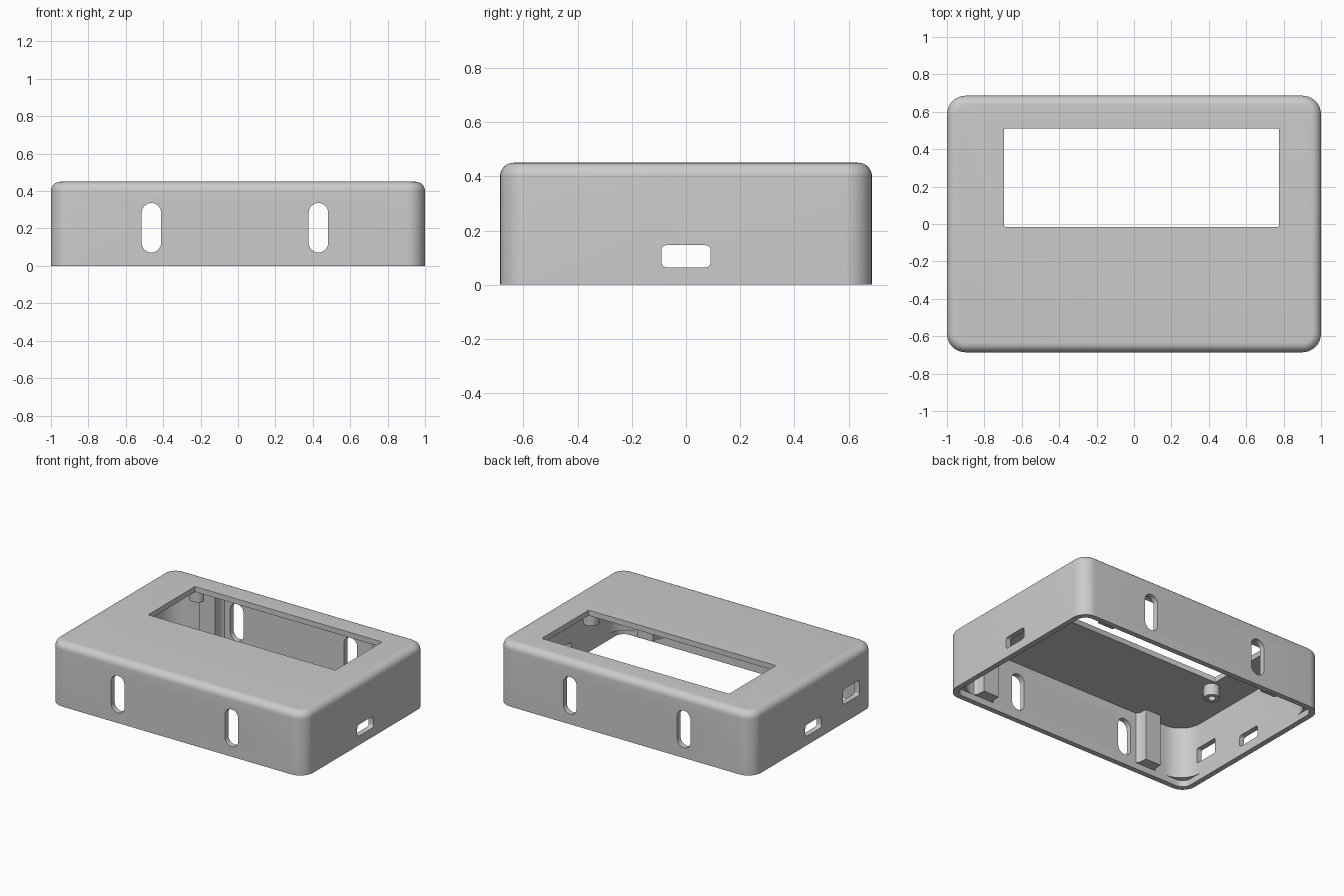
import bpy, bmesh, math
from mathutils import Matrix, Vector

if "Cube" in bpy.data.objects:
    bpy.data.objects.remove(bpy.data.objects["Cube"], do_unlink=True)

grey = bpy.data.materials.new("light grey plastic")
grey.use_nodes = True
grey.diffuse_color = (0.6, 0.6, 0.6, 1)
grey.node_tree.nodes["Principled BSDF"].inputs["Base Color"].default_value = (0.6, 0.6, 0.6, 1)

HX, HY, TOP, WALL, LIP = 1.0, 0.686, 0.45, 0.038, 0.045
AXES = {"z": Matrix.Identity(4),
        "y": Matrix.Rotation(math.pi / 2, 4, "X"),                 # profile x, z
        "x": Matrix(((0, 0, 1, 0), (1, 0, 0, 0), (0, 1, 0, 0), (0, 0, 0, 1)))}  # profile y, z


def rounded(w, h, r, steps=8):
    """Outline of a rounded rectangle with half sizes w, h."""
    pts = []
    for i, (sx, sy) in enumerate(((1, 1), (-1, 1), (-1, -1), (1, -1))):
        for k in range(steps + 1):
            a = math.pi / 2 * (i + k / steps)
            pts.append((sx * (w - r) + r * math.cos(a), sy * (h - r) + r * math.sin(a)))
    return pts


def prism(name, outline, depth, loc, axis="z", top_round=0):
    """Extrude an outline by depth along an axis, starting at loc."""
    bm = bmesh.new()
    base = bm.faces.new([bm.verts.new((x, y, 0)) for x, y in outline])
    ext = bmesh.ops.extrude_face_region(bm, geom=[base])["geom"]
    bmesh.ops.translate(bm, vec=(0, 0, depth), verts=[v for v in ext if isinstance(v, bmesh.types.BMVert)])
    bmesh.ops.remove_doubles(bm, verts=bm.verts, dist=1e-5)
    if top_round:
        rim = [e for e in bm.edges if all(v.co.z > depth - 1e-4 for v in e.verts)]
        bmesh.ops.bevel(bm, geom=rim, offset=top_round, segments=8, profile=0.5, affect="EDGES")
    bmesh.ops.transform(bm, matrix=Matrix.Translation(Vector(loc)) @ AXES[axis], verts=bm.verts)
    bmesh.ops.recalc_face_normals(bm, faces=bm.faces)
    mesh = bpy.data.meshes.new(name)
    bm.to_mesh(mesh)
    bm.free()
    mesh.materials.append(grey)
    obj = bpy.data.objects.new(name, mesh)
    bpy.context.collection.objects.link(obj)
    return obj


def activate(obj):
    bpy.ops.object.select_all(action="DESELECT")
    obj.select_set(True)
    bpy.context.view_layer.objects.active = obj


def cut(obj, cutter):
    cutter.hide_render = True
    activate(obj)
    mod = obj.modifiers.new("cut", "BOOLEAN")
    mod.operation, mod.solver, mod.object = "DIFFERENCE", "EXACT", cutter
    bpy.ops.object.modifier_apply(modifier=mod.name)
    bpy.data.objects.remove(cutter, do_unlink=True)


def smooth(obj):
    activate(obj)
    bpy.ops.object.shade_smooth_by_angle(angle=math.radians(35))


# Outer shell, hollowed from below, with a squarer recess for the lid
case = prism("case_shell", rounded(HX, HY, 0.1), TOP, (0, 0, 0), top_round=0.05)
cut(case, prism("cavity", rounded(HX - WALL, HY - WALL, 0.16), TOP - WALL + 0.1, (0, 0, -0.1)))
cut(case, prism("lid_recess", rounded(HX - WALL, HY - WALL, 0.065), LIP + 0.1, (0, 0, -0.1)))

# Display window
cut(case, prism("window_cut", rounded(0.735, 0.2625, 0.006, 2), 0.3, (0.04, 0.2475, 0.3)))

# Long vent slots through the front and back walls
for x in (-0.463, 0.43):
    cut(case, prism("slot_cut", rounded(0.052, 0.132, 0.0515), 2, (x, 1, 0.204), "y"))

# Connector ports: one through both ends, one more on the right end
cut(case, prism("port_cut", rounded(0.091, 0.041, 0.02, 4), 3, (-1.5, 0, 0.105), "x"))
cut(case, prism("side_port_cut", rounded(0.09, 0.054, 0.012, 4), 0.3, (-1.15, -0.425, 0.185), "x"))
smooth(case)

# Flared ribs inside the front and back walls
half = [(0.09, -0.01), (0.073, 0.008), (0.064, 0.03), (0.062, 0.078)]
profile = half + [(-x, y) for x, y in reversed(half)]
for side, s in (("front", 1), ("back", -1)):
    for x in (-0.64, 0.72):
        smooth(prism(side + "_rib", [(px, s * py) for px, py in profile], TOP - WALL - LIP + 0.005,
                     (x, -s * (HY - WALL), LIP)))

# Hollow screw posts under the top, around the window
for x in (-0.72, 0.80):
    for y in (-0.08, 0.575):
        post = prism("screw_post", rounded(0.052, 0.052, 0.0515, 6), 0.09, (x, y, 0.33))
        cut(post, prism("post_hole", rounded(0.025, 0.025, 0.0248, 4), 0.12, (x, y, 0.28)))
        smooth(post)
